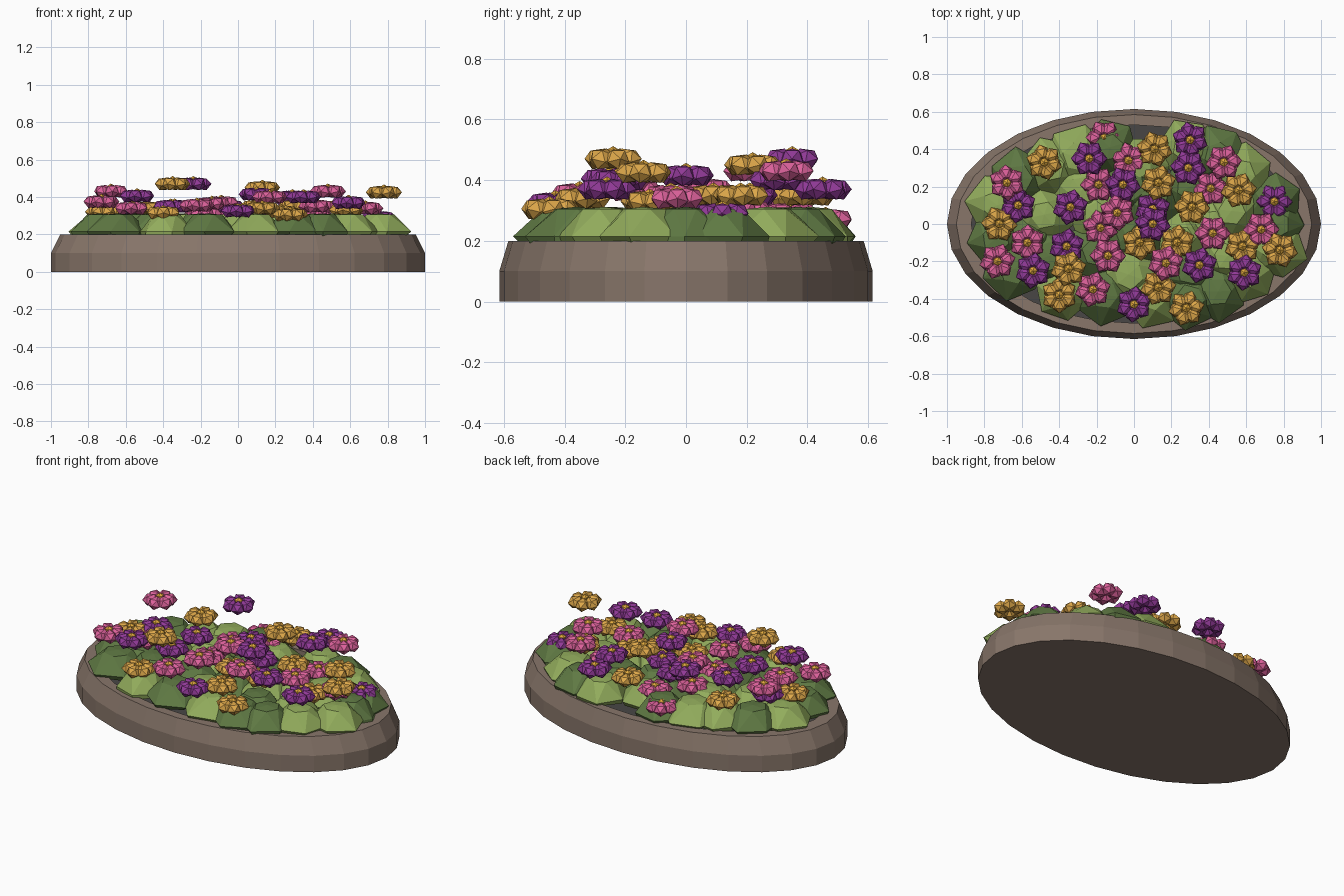
import bpy, bmesh, math, random
from mathutils import Matrix

if "Cube" in bpy.data.objects:
    bpy.data.objects.remove(bpy.data.objects["Cube"])

random.seed(7)


def mat(name, r, g, b):
    m = bpy.data.materials.new(name)
    lin = [((c / 255 + 0.055) / 1.055) ** 2.4 for c in (r, g, b)]
    m.diffuse_color = (*lin, 1)
    m.use_nodes = True
    m.node_tree.nodes["Principled BSDF"].inputs["Base Color"].default_value = m.diffuse_color
    return m


stone = mat("stone", 136, 118, 106)
soil = mat("soil", 72, 70, 69)
leaf_light = mat("light_leaf", 146, 172, 92)
leaf_dark = mat("dark_leaf", 95, 121, 67)
gold = mat("gold_petal", 222, 168, 74)
pink = mat("pink_petal", 222, 98, 156)
purple = mat("purple_petal", 146, 58, 152)
yellow = mat("yellow_centre", 226, 170, 62)


def finish(bm, name, mats):
    bmesh.ops.recalc_face_normals(bm, faces=bm.faces)
    me = bpy.data.meshes.new(name)
    bm.to_mesh(me)
    bm.free()
    for m in mats:
        me.materials.append(m)
    ob = bpy.data.objects.new(name, me)
    bpy.context.collection.objects.link(ob)
    return ob


# Oval planter: stacked rings from the underside, over the rim, down to the soil
bm = bmesh.new()
N = 28
profile = [(1, 0.615, 0), (1, 0.615, 0.1), (0.95, 0.585, 0.2),
           (0.87, 0.53, 0.2), (0.87, 0.53, 0.17)]
rings = []
for a, b, z in profile:
    rings.append([bm.verts.new((a * math.cos(math.tau * i / N),
                                b * math.sin(math.tau * i / N), z)) for i in range(N)])
for lo, hi in zip(rings, rings[1:]):
    for i in range(N):
        j = (i + 1) % N
        bm.faces.new((lo[i], lo[j], hi[j], hi[i]))
bm.faces.new(rings[0][::-1])
bm.faces.new(rings[-1]).material_index = 1
finish(bm, "planter", [stone, soil])


# Leafy mounds: faceted, flat-topped clumps
def mound(x, y, m):
    bm = bmesh.new()
    n = 6
    R = random.uniform(0.155, 0.175)
    spin = random.uniform(0, math.tau)
    levels = [(R * 0.9, 0.19, 0), (R, 0.215, 0), (R * 0.46, 0.305, 0.5)]
    rs = []
    for r, z, off in levels:
        ring = []
        for i in range(n):
            t = spin + math.tau * (i + off) / n
            k = r * random.uniform(0.92, 1.08)
            ring.append(bm.verts.new((x + k * math.cos(t), y + k * math.sin(t), z)))
        rs.append(ring)
    top = bm.verts.new((x, y, 0.312))
    for i in range(n):
        j = (i + 1) % n
        bm.faces.new((rs[0][i], rs[0][j], rs[1][j], rs[1][i]))
        bm.faces.new((rs[1][i], rs[1][j], rs[2][i]))
        bm.faces.new((rs[1][j], rs[2][j], rs[2][i]))
        bm.faces.new((rs[2][i], rs[2][j], top))
    bm.faces.new(rs[0][::-1])
    finish(bm, "leaf_mound", [m])


light_spots = [(0.28, 0.41), (-0.3, 0.36), (-0.45, 0.3), (-0.73, 0.1), (-0.48, 0.05),
               (0.52, 0.07), (0.5, -0.17), (0.76, -0.14), (-0.03, -0.27), (-0.38, -0.37),
               (0.03, 0.32), (-0.2, 0.05), (0.25, -0.08), (0.57, 0.27), (0.1, -0.39),
               (0.6, -0.27), (-0.28, 0.18), (0.4, 0.0)]
dark_spots = [(-0.13, 0.41), (0.45, 0.37), (0.75, 0.12), (-0.74, -0.08), (-0.64, -0.24),
              (0.3, -0.4), (-0.16, -0.38), (-0.45, -0.17), (0.1, 0.12), (0.3, 0.2),
              (-0.62, 0.24), (-0.2, -0.15), (0.76, 0.0), (-0.02, 0.2), (0.3, -0.25),
              (0.03, -0.08), (-0.56, -0.1), (0.45, -0.36)]
for p in light_spots:
    mound(*p, leaf_light)
for p in dark_spots:
    mound(*p, leaf_dark)


# Blossoms: pointed faceted petals, tips outward, around a small raised centre
def blossom(name, m, x, y, z):
    bm = bmesh.new()
    spin = random.uniform(0, math.tau)
    for i in range(6):
        M = (Matrix.Translation((x, y, z))
             @ Matrix.Rotation(spin + math.tau * i / 6, 4, "Z")
             @ Matrix.Translation((0.05, 0, 0))
             @ Matrix.Diagonal((0.048, 0.042, 0.038, 1))
             @ Matrix.Rotation(math.pi / 2, 4, "Y"))
        bmesh.ops.create_icosphere(bm, subdivisions=1, radius=1, matrix=M)
    petals = len(bm.faces)
    M = Matrix.Translation((x, y, z + 0.018)) @ Matrix.Diagonal((0.026, 0.026, 0.024, 1))
    bmesh.ops.create_icosphere(bm, subdivisions=1, radius=1, matrix=M)
    bm.faces.ensure_lookup_table()
    for f in bm.faces[petals:]:
        f.material_index = 1
    finish(bm, name, [m, yellow])


purple_spots = [(-0.24, 0.35, 0.47), (0.30, 0.45, 0.37), (0.29, 0.30, 0.40),
                (-0.62, 0.10, 0.33), (-0.34, 0.09, 0.35), (-0.06, 0.21, 0.35),
                (0.10, 0.0, 0.415), (0.10, 0.08, 0.33), (-0.36, -0.12, 0.35),
                (-0.54, -0.25, 0.405), (0, -0.43, 0.325), (0.35, -0.22, 0.40),
                (0.59, -0.26, 0.37), (0.75, 0.12, 0.29)]
pink_spots = [(-0.68, 0.22, 0.43), (-0.16, 0.46, 0.27), (0.48, 0.33, 0.43),
              (-0.09, 0.06, 0.37), (-0.57, -0.10, 0.34), (-0.73, -0.20, 0.375),
              (-0.14, -0.17, 0.365), (0.17, -0.21, 0.40), (-0.22, -0.35, 0.355),
              (0.42, -0.05, 0.35), (0.68, -0.03, 0.34), (-0.19, 0.21, 0.31),
              (-0.03, 0.34, 0.29), (0.41, 0.19, 0.30), (-0.18, -0.02, 0.31)]
gold_spots = [(-0.48, 0.33, 0.34), (0.11, 0.40, 0.35), (0.13, 0.22, 0.45),
              (0.56, 0.18, 0.35), (0.31, 0.09, 0.35), (-0.72, 0.0, 0.32),
              (0.03, -0.10, 0.33), (0.58, -0.12, 0.33), (0.78, -0.14, 0.425),
              (-0.35, -0.24, 0.47), (-0.40, -0.38, 0.315), (0.13, -0.34, 0.34),
              (0.28, -0.45, 0.305), (0.23, -0.1, 0.32)]
for name, m, spots in (("purple_blossom", purple, purple_spots),
                       ("pink_blossom", pink, pink_spots),
                       ("gold_blossom", gold, gold_spots)):
    for s in spots:
        blossom(name, m, *s)
